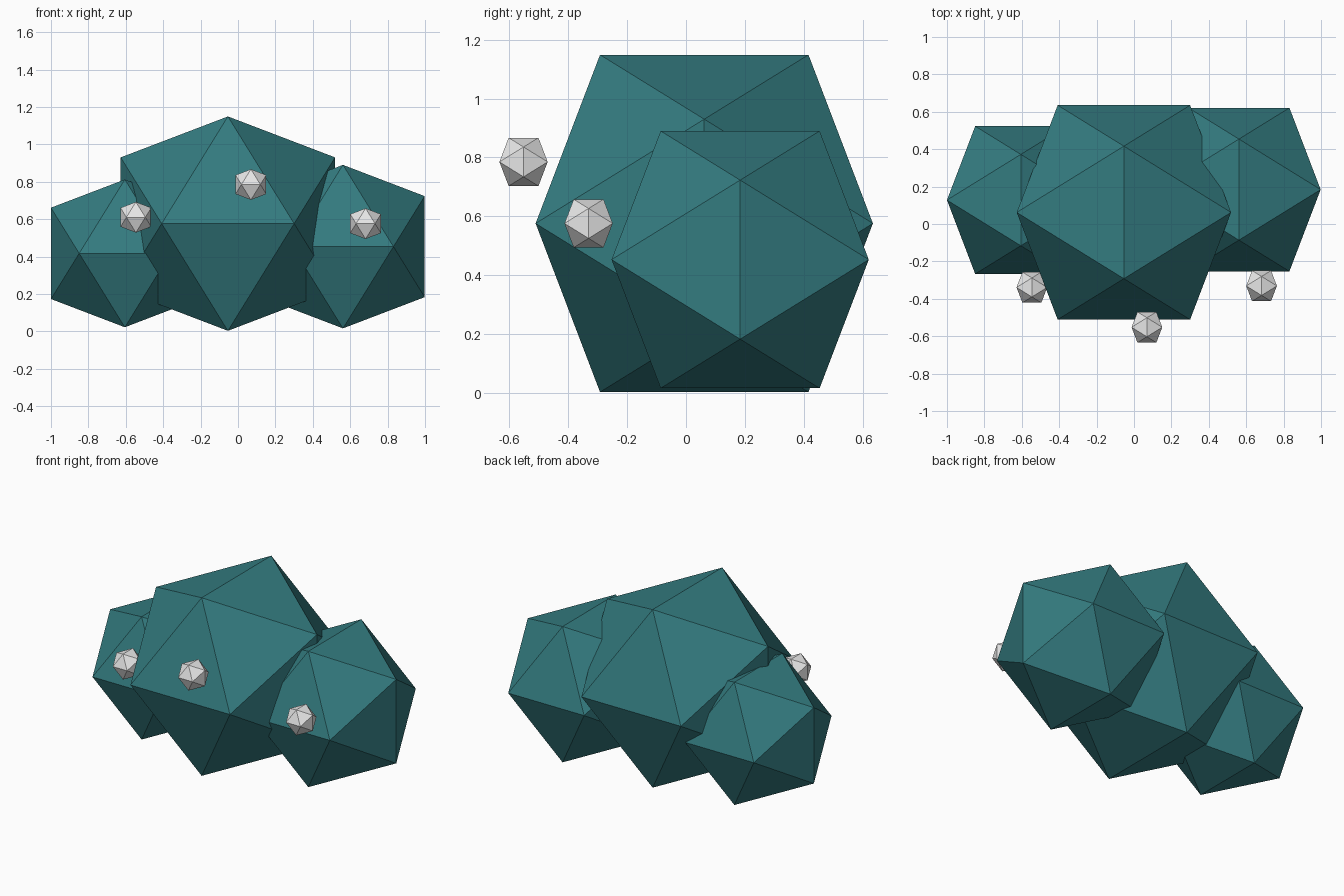
import bpy
import bmesh
from mathutils import Vector

cube = bpy.data.objects.get("Cube")
if cube:
    bpy.data.objects.remove(cube, do_unlink=True)

GOLDEN = (1 + 5 ** 0.5) / 2


def make_material(name, rgb):
    mat = bpy.data.materials.new(name)
    mat.use_nodes = True
    color = (*rgb, 1)
    mat.diffuse_color = color
    bsdf = mat.node_tree.nodes["Principled BSDF"]
    bsdf.inputs["Base Color"].default_value = color
    bsdf.inputs["Roughness"].default_value = 0.9
    return mat


def icosahedron(name, center, half, mat):
    """Flat-shaded icosahedron with an edge on each side of its bounding cube."""
    bm = bmesh.new()
    short = half / GOLDEN
    for a in (-short, short):
        for b in (-half, half):
            for corner in ((0, a, b), (a, b, 0), (b, 0, a)):
                bm.verts.new(corner)
    bmesh.ops.convex_hull(bm, input=bm.verts[:])
    bmesh.ops.recalc_face_normals(bm, faces=bm.faces[:])
    mesh = bpy.data.meshes.new(name)
    bm.to_mesh(mesh)
    bm.free()
    mesh.materials.append(mat)
    obj = bpy.data.objects.new(name, mesh)
    obj.location = Vector(center)
    bpy.context.collection.objects.link(obj)
    return obj


leaf = make_material("teal leaves", (0.034, 0.2, 0.216))
berry = make_material("pale berry", (0.8, 0.8, 0.8))

# Overlapping clumps of foliage
icosahedron("middle_foliage", (-0.054, 0.062, 0.576), 0.573, leaf)
icosahedron("left_foliage", (0.561, 0.184, 0.453), 0.437, leaf)
icosahedron("right_foliage", (-0.605, 0.128, 0.417), 0.395, leaf)

# Berries at the front
icosahedron("middle_berry", (0.069, -0.552, 0.785), 0.082, berry)
icosahedron("left_berry", (0.682, -0.331, 0.576), 0.082, berry)
icosahedron("right_berry", (-0.546, -0.339, 0.61), 0.082, berry)
